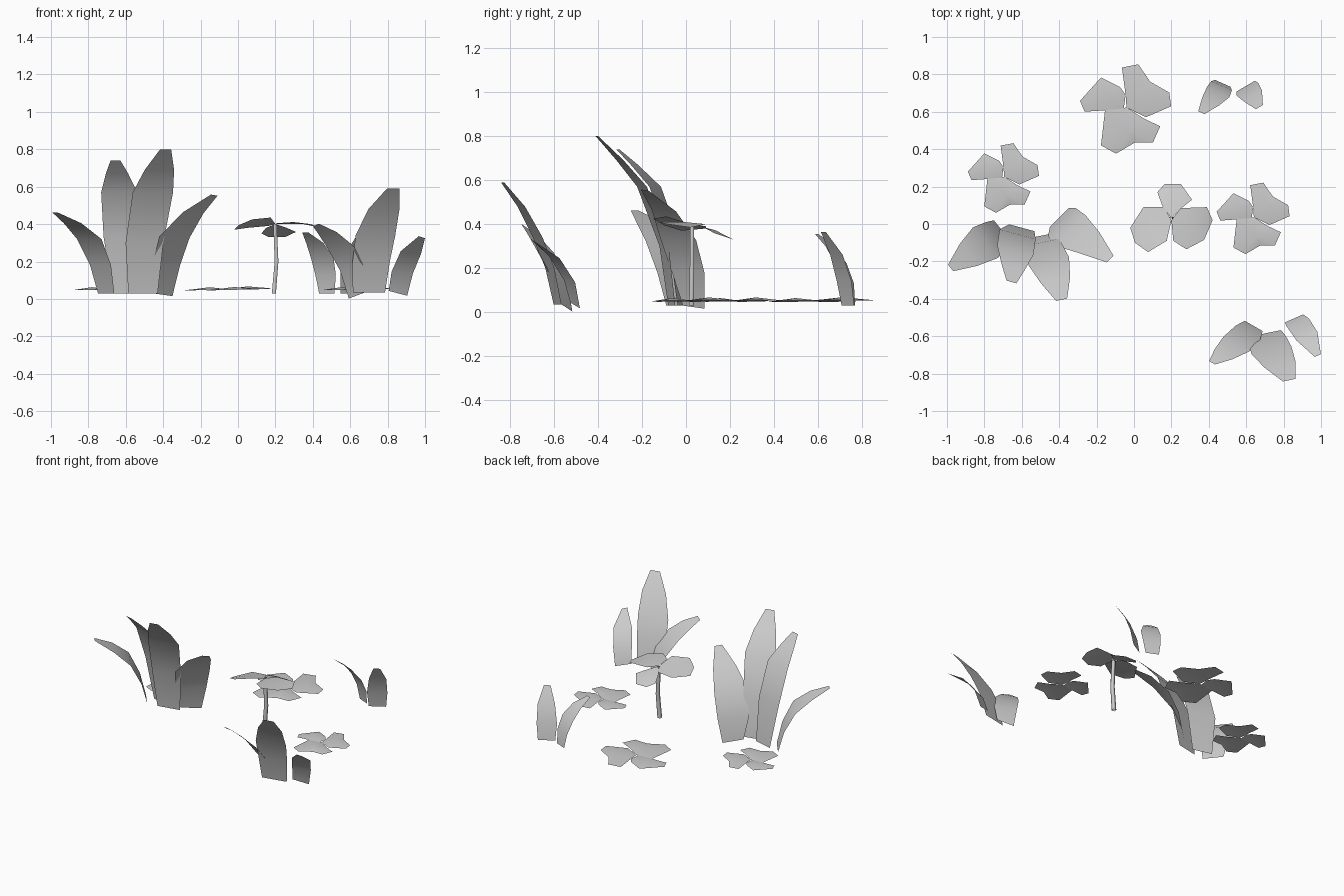
import bpy
from mathutils import Vector


def make_mesh(name, verts, faces):
    mesh = bpy.data.meshes.new(name)
    mesh.from_pydata(verts, [], faces)
    mesh.update()
    obj = bpy.data.objects.new(name, mesh)
    bpy.context.collection.objects.link(obj)
    for p in mesh.polygons:
        p.use_smooth = True
    return obj


def blade(name, side, rows, tilt=0.0):
    """Curved leaf strip: side = width direction, rows = (x, y, z, half width)."""
    u = Vector((side[0], side[1], 0)).normalized()
    verts, faces = [], []
    for i, (x, y, z, w) in enumerate(rows):
        lift = Vector((0, 0, tilt if i == 0 else tilt * 0.4))
        c = Vector((x, y, z))
        verts += [c - u * w - lift, c + u * w + lift]
    for i in range(len(rows) - 1):
        a = 2 * i
        faces.append((a, a + 1, a + 3, a + 2))
    return make_mesh(name, verts, faces)


def petal(name, pts, rise=0.01):
    """Leaf fan around a slightly raised middle."""
    pts = [Vector(p) for p in pts]
    mid = sum(pts, Vector()) / len(pts) + Vector((0, 0, rise))
    n = len(pts)
    return make_mesh(name, pts + [mid], [(i, (i + 1) % n, n) for i in range(n)])


# Large clump of tall leaves
blade("tall_leaf_left", (.62, -.78), [(-.705, -.035, .03, .07), (-.735, -.06, .18, .09),
      (-.795, -.10, .32, .105), (-.885, -.165, .405, .075), (-.98, -.235, .463, .022)])
blade("tall_leaf_back", (.96, -.26), [(-.60, -.02, .03, .07), (-.622, -.055, .33, .1),
      (-.635, -.14, .57, .1), (-.647, -.235, .67, .062), (-.655, -.31, .74, .027)])
blade("tall_leaf_front", (.97, .2), [(-.508, -.065, .03, .08), (-.5, -.1, .3, .103),
      (-.455, -.2, .57, .11), (-.42, -.30, .69, .08), (-.387, -.405, .80, .03)])
blade("tall_leaf_right", (.7, .7), [(-.4, .035, .022, .07), (-.385, .01, .18, .105),
      (-.34, -.035, .33, .115), (-.24, -.1, .46, .078), (-.127, -.188, .555, .025)], -.007)

# Medium clump
blade("medium_leaf_left", (.87, -.5), [(.64, -.545, .02, .055), (.61, -.58, .16, .075),
      (.55, -.64, .275, .08), (.48, -.695, .35, .055), (.417, -.742, .395, .018)], .018)
blade("medium_leaf_center", (.97, .2), [(.7, -.585, .035, .088), (.712, -.62, .2, .102),
      (.735, -.675, .34, .108), (.78, -.75, .48, .085), (.83, -.835, .59, .034)])
blade("medium_leaf_right", (.9, .4), [(.855, -.505, .03, .054), (.878, -.53, .14, .062),
      (.925, -.60, .25, .06), (.983, -.703, .33, .018)], -.013)

# Small back pair
blade("small_leaf_left", (.9, -.4), [(.475, .752, .03, .045), (.468, .74, .13, .06),
      (.45, .705, .22, .066), (.41, .655, .3, .05), (.36, .595, .355, .018)])
blade("small_leaf_right", (.86, .5), [(.597, .737, .03, .057), (.607, .72, .14, .067),
      (.635, .685, .26, .057), (.67, .625, .365, .022)])

# Ground leaf rosettes: three leaves each, local unit = full width
LEAVES = {
    "left": [(-.5, .09), (-.27, .345), (-.06, .24), (0, .155), (-.02, 0), (-.45, -.03)],
    "back": [(-.04, .455), (.14, .49), (.27, .30), (.48, .18), (.5, .03), (.225, -.09),
             (.01, .015), (0, .155)],
    "front": [(-.225, -.005), (.015, .015), (.2, -.105), (.38, -.19), (.3, -.37),
              (.1, -.37), (-.105, -.49), (-.27, -.40)],
}
for n, (cx, cy, size) in enumerate([(-.045, .615, .487), (.637, .03, .39), (-.698, .246, .38)]):
    for key, outline in LEAVES.items():
        petal(f"ground_leaf_{key}_{n}", [(cx + size * a, cy + size * b, .05 + .02 * size * (a + .5 * b))
                                         for a, b in outline], .014)

# Stalk of the raised three-leaf plant
stalk_rings = [(.192, .025, .03, .011), (.206, .027, .2, .010), (.198, .028, .4, .009)]
verts, faces = [], []
for x, y, z, r in stalk_rings:
    verts += [(x - r, y - r, z), (x + r, y - r, z), (x + r, y + r, z), (x - r, y + r, z)]
for k in range(2):
    for i in range(4):
        j = (i + 1) % 4
        faces.append((4 * k + i, 4 * k + j, 4 * k + 4 + j, 4 * k + 4 + i))
make_mesh("stalk", verts, faces)

# Raised leaves
petal("raised_leaf_left", [(.2, .02, .4), (.175, -.09, .435), (.075, -.15, .425), (.005, -.1, .395),
      (-.02, -.02, .37), (.05, .09, .38), (.16, .09, .39)])
petal("raised_leaf_right", [(.2, .02, .4), (.25, .085, .4), (.39, .09, .4), (.42, .02, .385),
      (.375, -.085, .4), (.28, -.135, .41), (.21, -.09, .405)])
petal("raised_leaf_back", [(.2, .03, .4), (.26, .09, .38), (.31, .13, .358), (.25, .215, .33),
      (.165, .215, .33), (.125, .17, .35), (.15, .1, .38)])
